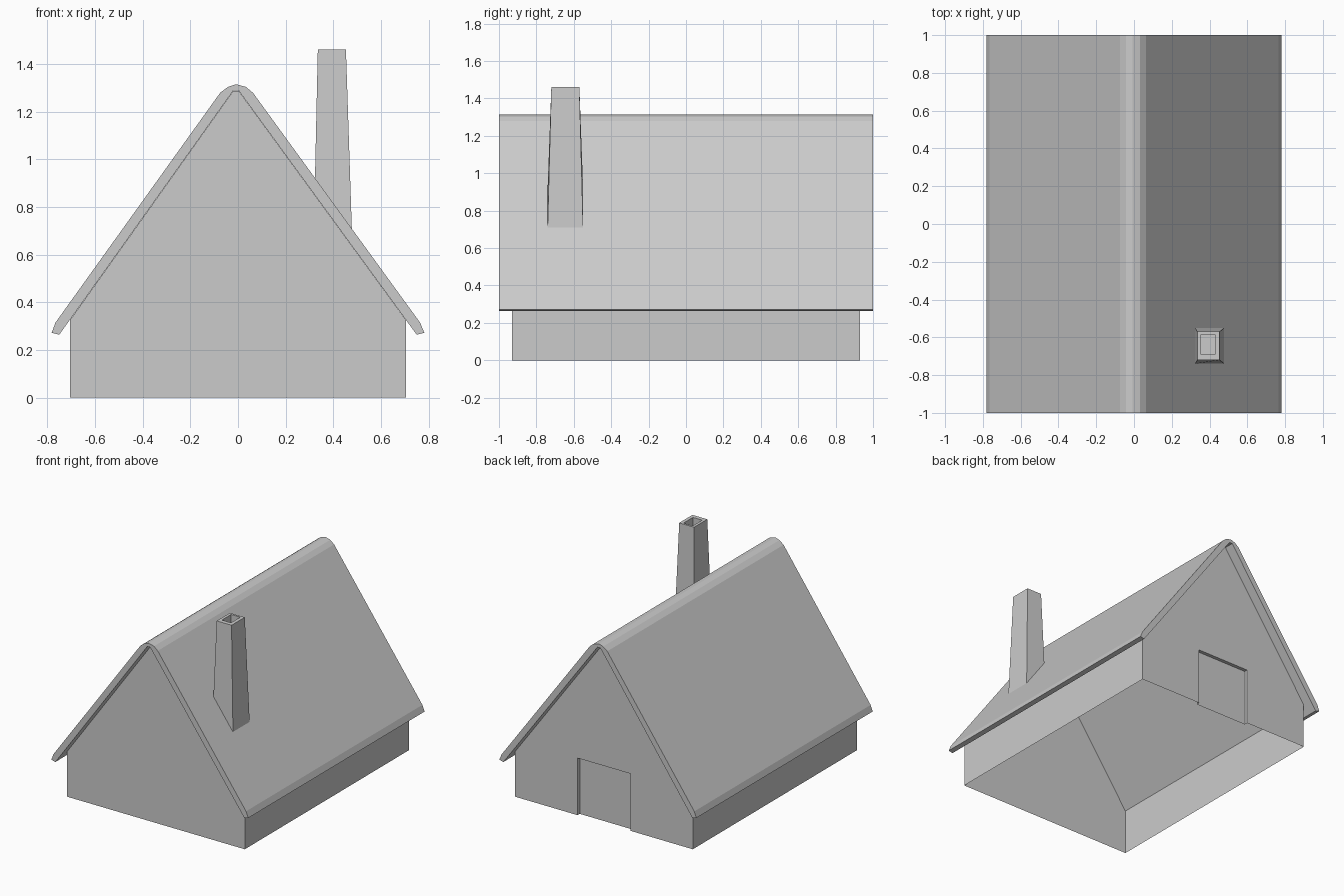
import bpy
import bmesh

if "Cube" in bpy.data.objects:
    bpy.data.objects.remove(bpy.data.objects["Cube"])


def finish(name, bm):
    """Turn a bmesh into a named, flat shaded object."""
    bmesh.ops.remove_doubles(bm, verts=bm.verts, dist=1e-5)
    bmesh.ops.recalc_face_normals(bm, faces=bm.faces)
    mesh = bpy.data.meshes.new(name)
    bm.to_mesh(mesh)
    bm.free()
    obj = bpy.data.objects.new(name, mesh)
    bpy.context.collection.objects.link(obj)
    return obj


def face(bm, points):
    return bm.faces.new([bm.verts.new(p) for p in points])


def bridge(bm, lower, upper):
    """Join two point loops with a closed band of quads."""
    for i in range(len(lower)):
        j = (i + 1) % len(lower)
        face(bm, [lower[i], lower[j], upper[j], upper[i]])


# Walls: thin shell, open underneath, with a recessed door at the back
WX, WY, EAVE = 0.705, 0.93, 0.325
DX, DZ, DEPTH = 0.21, 0.41, 0.025
gable = [(WX, 0), (WX, EAVE), (0.003, 1.287), (-0.02, 1.287), (-WX, EAVE), (-WX, 0)]
door = [(-DX, 0), (-DX, DZ), (DX, DZ), (DX, 0)]

bm = bmesh.new()
face(bm, [(x, -WY, z) for x, z in gable])
face(bm, [(x, WY, z) for x, z in gable + door])
for x in (-WX, WX):
    face(bm, [(x, -WY, 0), (x, WY, 0), (x, WY, EAVE), (x, -WY, EAVE)])
for (x0, z0), (x1, z1) in zip(door, door[1:]):
    face(bm, [(x0, WY, z0), (x1, WY, z1), (x1, WY - DEPTH, z1), (x0, WY - DEPTH, z0)])
face(bm, [(x, WY - DEPTH, z) for x, z in door])
finish("house_walls", bm)

# Roof: one folded slab with a rounded ridge and bevelled eaves
roof_profile = [
    (-0.782, 0.272), (-0.766, 0.315), (-0.075, 1.279), (-0.042, 1.304),
    (-0.008, 1.315), (0.033, 1.304), (0.063, 1.279), (0.764, 0.315),
    (0.782, 0.272), (0.75, 0.264), (0.003, 1.288), (-0.02, 1.288), (-0.75, 0.264),
]
bm = bmesh.new()
ends = [[(x, y, z) for x, z in roof_profile] for y in (-1, 1)]
for end in ends:
    face(bm, end)
bridge(bm, *ends)
finish("roof", bm)


# Chimney: tapered stack cut to the roof slope, with a hollow top
def rect(x0, x1, y0, y1, z_left, z_right):
    return [(x0, y0, z_left), (x1, y0, z_right), (x1, y1, z_right), (x0, y1, z_left)]


TOP = 1.46
loops = [
    rect(0.323, 0.478, -0.74, -0.55, 0.915, 0.70),
    rect(0.335, 0.453, -0.72, -0.57, TOP, TOP),
    rect(0.355, 0.428, -0.69, -0.585, TOP, TOP),
    rect(0.355, 0.428, -0.69, -0.585, TOP - 0.1, TOP - 0.1),
]
bm = bmesh.new()
for lower, upper in zip(loops, loops[1:]):
    bridge(bm, lower, upper)
face(bm, loops[0])
face(bm, loops[-1])
finish("chimney", bm)
